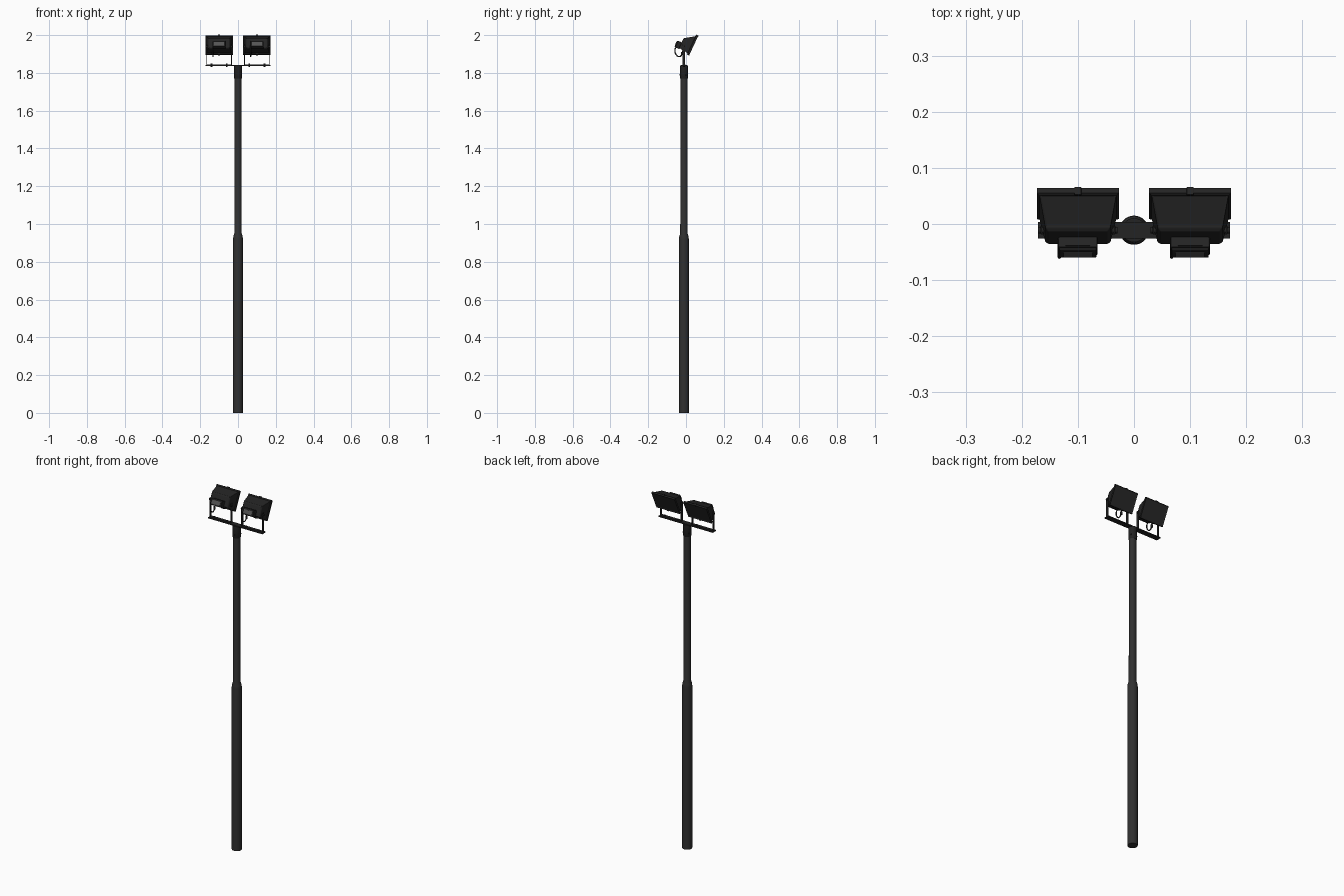
import bpy, bmesh, math
from mathutils import Matrix, Vector

if "Cube" in bpy.data.objects:
    bpy.data.objects.remove(bpy.data.objects["Cube"])


def mat(name, v):
    m = bpy.data.materials.new(name)
    m.diffuse_color = (v, v, v, 1)
    m.use_nodes = True
    m.node_tree.nodes["Principled BSDF"].inputs["Base Color"].default_value = m.diffuse_color
    return m


POLE = mat("pole charcoal", 0.03)
BODY = mat("housing black", 0.017)
GLASS = mat("dark glass", 0.022)
GREY = mat("label grey", 0.09)
PY = -0.011                                   # y of the pole axis


def finish(name, bm, mats, M=None, bevel=0, smooth=False):
    bmesh.ops.recalc_face_normals(bm, faces=bm.faces)
    if M:
        bm.transform(M)
    me = bpy.data.meshes.new(name)
    bm.to_mesh(me)
    bm.free()
    ob = bpy.data.objects.new(name, me)
    bpy.context.collection.objects.link(ob)
    for m in mats:
        me.materials.append(m)
    if bevel:
        b = ob.modifiers.new("bevel", 'BEVEL')
        b.width, b.segments, b.limit_method = bevel, 2, 'ANGLE'
    if smooth:
        bpy.ops.object.select_all(action='DESELECT')
        ob.select_set(True)
        bpy.context.view_layer.objects.active = ob
        bpy.ops.object.shade_smooth_by_angle(angle=math.radians(35))
    return ob


def box(name, lo, hi, m, M=None, bevel=0):
    bm = bmesh.new()
    lo, hi = Vector(lo), Vector(hi)
    bmesh.ops.create_cube(bm, size=1, matrix=Matrix.Translation((lo + hi) / 2)
                          @ Matrix.Diagonal((*(hi - lo), 1)))
    return finish(name, bm, [m], M, bevel)


def cyl(name, c, r, depth, m, axis='Z', M=None, seg=16):
    bm = bmesh.new()
    R = {'Z': Matrix(), 'X': Matrix.Rotation(math.pi / 2, 4, 'Y'),
         'Y': Matrix.Rotation(math.pi / 2, 4, 'X')}[axis]
    bmesh.ops.create_cone(bm, cap_ends=True, segments=seg, radius1=r, radius2=r,
                          depth=depth, matrix=Matrix.Translation(c) @ R)
    return finish(name, bm, [m], M, smooth=True)


def loft(rings):
    """Capped skin through equal-sized rings; returns bmesh and its end caps."""
    bm = bmesh.new()
    vs = [[bm.verts.new(p) for p in r] for r in rings]
    n = len(vs[0])
    for a, b in zip(vs, vs[1:]):
        for i in range(n):
            bm.faces.new((a[i], a[(i + 1) % n], b[(i + 1) % n], b[i]))
    caps = bm.faces.new(vs[0][::-1]), bm.faces.new(vs[-1])
    bmesh.ops.recalc_face_normals(bm, faces=bm.faces)
    return bm, caps


def rect(hw, y, lo, hi):
    return [(-hw, y, lo), (hw, y, lo), (hw, y, hi), (-hw, y, hi)]


def circle(r, z, n=32):
    return [(r * math.cos(2 * math.pi * i / n), PY + r * math.sin(2 * math.pi * i / n), z)
            for i in range(n)]


# Stepped pole
bm, _ = loft([circle(r, z) for r, z in
              [(0.026, 0), (0.026, 0.92), (0.0245, 0.935), (0.0195, 0.95), (0.0185, 1.80)]])
finish("pole", bm, [POLE], smooth=True)

# Collar with grub screws, and cross bar
bm, _ = loft([circle(r, z) for r, z in [(0.0195, 1.77), (0.0215, 1.773), (0.0215, 1.838)]])
finish("collar", bm, [BODY], smooth=True)
for k in range(3):
    a = math.radians(-90 + 120 * k)
    cyl("grub_screw", (0.021 * math.cos(a), PY + 0.021 * math.sin(a), 1.79),
        0.003, 0.005, BODY, 'Y', seg=8)
box("cross_bar", (-0.171, PY - 0.015, 1.836), (0.171, PY + 0.015, 1.842), BODY, bevel=0.001)


def floodlight(cx):
    M = Matrix.Translation((cx, 0.041, 1.945)) @ Matrix.Rotation(math.radians(-25), 4, 'X')
    # Front frame with recessed glass
    bm, caps = loft([rect(0.070, -0.012, -0.052, 0.052), rect(0.073, -0.010, -0.055, 0.055),
                     rect(0.073, 0, -0.055, 0.055)])
    bmesh.ops.inset_region(bm, faces=[caps[1]], thickness=0.008, depth=-0.003)
    caps[1].material_index = 1
    finish("lamp_frame", bm, [BODY, GLASS], M)
    # Tapered housing with sunken top and bottom panels
    bm, caps = loft([rect(0.069, -0.010, -0.051, 0.051), rect(0.058, -0.060, -0.046, 0.016),
                     rect(0.053, -0.065, -0.042, 0.010)])
    bm.normal_update()
    panels = [f for f in bm.faces if abs(f.normal.z) > 0.6 and f.calc_area() > 0.003]
    panels = [f for f in bm.faces if f in panels or
              (abs(f.normal.x) < 0.1 and f.calc_area() > 0.005 and f not in caps)]
    bmesh.ops.inset_individual(bm, faces=panels, thickness=0.005, depth=-0.0015)
    finish("lamp_housing", bm, [BODY], M, 0.0015)
    # Wiring box, its lid, ribs and label plate
    box("wiring_box", (-0.035, -0.085, -0.050), (0.035, -0.060, -0.013), BODY, M, 0.003)
    box("wiring_lid", (-0.033, -0.090, -0.048), (0.033, -0.084, -0.015), BODY, M, 0.002)
    box("label_plate", (-0.026, -0.0915, -0.042), (0.026, -0.0895, -0.022), GREY, M)
    for y in (-0.081, -0.074):
        box("wiring_box_rib", (-0.022, y - 0.001, -0.015), (0.022, y + 0.001, -0.0115), BODY, M)
    # Latches on the frame
    for s in (-1, 1):
        box("frame_latch", (-0.006, -0.014, s * 0.055 - 0.003), (0.006, 0.001, s * 0.055 + 0.003),
            BODY, M, 0.001)
    # U bracket, pivots and bolts
    box("bracket_base", (cx - 0.066, PY - 0.008, 1.842), (cx + 0.066, PY + 0.008, 1.845), BODY)
    for s in (-1, 1):
        x = cx + s * 0.0655
        box("bracket_leg", (x - 0.0015, PY - 0.007, 1.842), (x + 0.0015, PY + 0.007, 1.95), BODY)
        cyl("pivot_bolt", (x, PY, 1.94), 0.006, 0.011, BODY, 'X', seg=12)
        cyl("bar_bolt", (cx + s * 0.04, PY, 1.84), 0.005, 0.018, BODY, seg=6)
    # Cable loop from wiring box to housing underside
    cu = bpy.data.curves.new("cable", 'CURVE')
    cu.dimensions = '3D'
    cu.bevel_depth, cu.bevel_resolution, cu.resolution_u = 0.0032, 2, 8
    pts = [(-0.045, 1.945), (-0.058, 1.925), (-0.054, 1.900), (-0.036, 1.886),
           (-0.022, 1.897), (-0.016, 1.922)]
    sp = cu.splines.new('BEZIER')
    sp.bezier_points.add(len(pts) - 1)
    for p, (y, z) in zip(sp.bezier_points, pts):
        p.co = (cx - 0.033, y, z)
        p.handle_left_type = p.handle_right_type = 'AUTO'
    cu.materials.append(BODY)
    bpy.context.collection.objects.link(bpy.data.objects.new("cable", cu))
    cyl("cable_gland", (cx - 0.033, -0.020, 1.903), 0.006, 0.016, BODY, seg=12)


for cx in (-0.1, 0.1):
    floodlight(cx)
